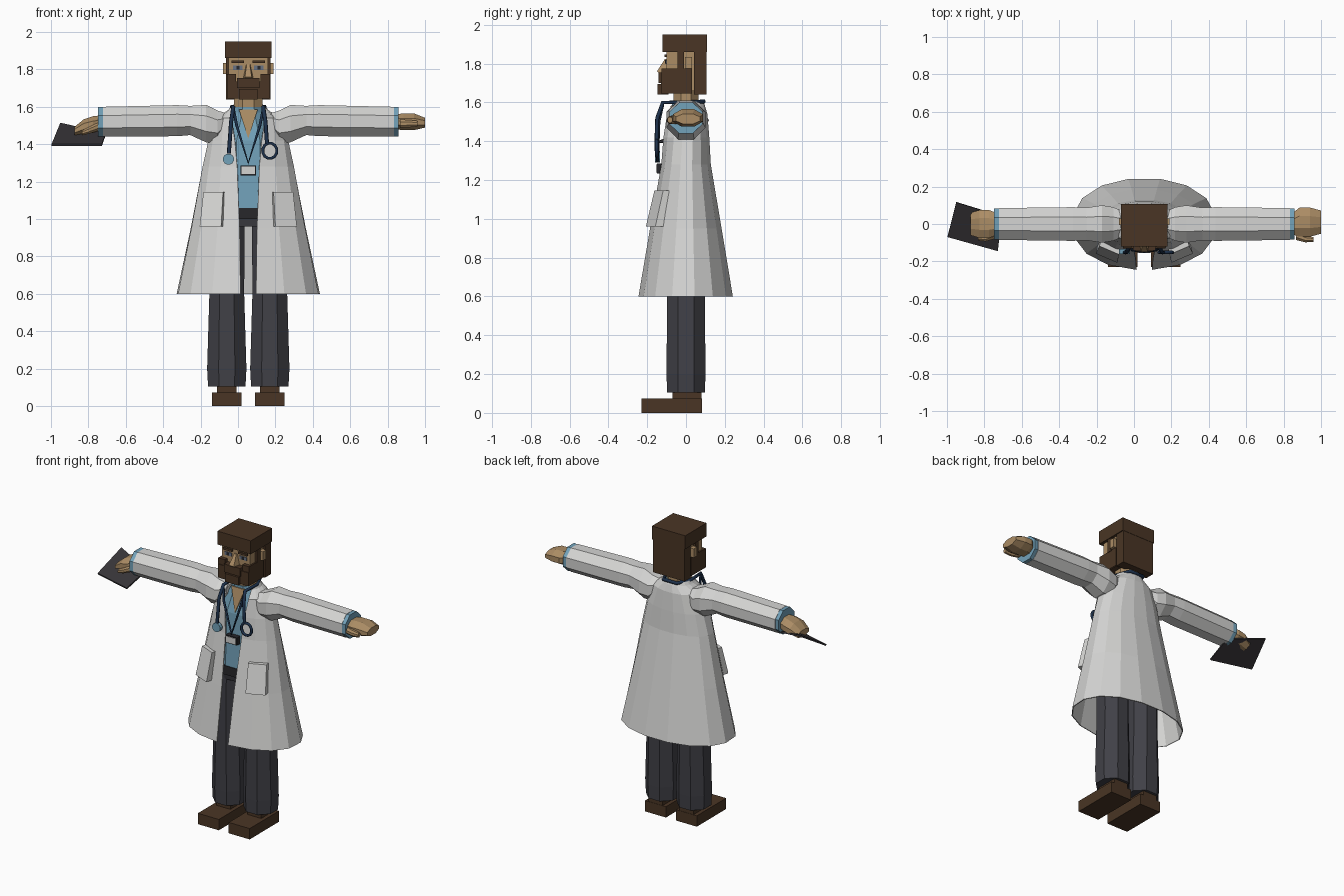
import bpy, bmesh, math
from mathutils import Matrix, Vector

if "Cube" in bpy.data.objects:
    bpy.data.objects.remove(bpy.data.objects["Cube"])

CENTRE = 0.055  # body axis, the tablet widens one side
SIDES = ((-1, "right"), (1, "left"))


def material(name, r, g, b):
    m = bpy.data.materials.new(name)
    m.use_nodes = True
    m.diffuse_color = (r, g, b, 1)
    m.node_tree.nodes["Principled BSDF"].inputs["Base Color"].default_value = (r, g, b, 1)
    return m


WHITE = material("coat white", .66, .66, .65)
BLUE = material("shirt blue", .17, .36, .49)
NAVY = material("tube navy", .012, .03, .07)
PANTS = material("trouser grey", .052, .052, .063)
BROWN = material("hair brown", .068, .036, .018)
SKIN = material("skin tan", .41, .265, .13)
DARK = material("tablet charcoal", .038, .035, .04)
BLACK = material("belt black", .02, .02, .024)
SLATE = material("eye slate", .14, .17, .23)


def finish(bm, name, mat):
    bmesh.ops.recalc_face_normals(bm, faces=bm.faces)
    bm.transform(Matrix.Translation((CENTRE, 0, 0)))
    me = bpy.data.meshes.new(name)
    bm.to_mesh(me)
    bm.free()
    me.materials.append(mat)
    ob = bpy.data.objects.new(name, me)
    bpy.context.collection.objects.link(ob)
    return ob


def loft(name, rings, mat, closed=True):
    """Skin a stack of equal-sized rings; closed rings are capped."""
    bm = bmesh.new()
    rows = [[bm.verts.new(p) for p in ring] for ring in rings]
    n = len(rows[0])
    for a, b in zip(rows, rows[1:]):
        for i in range(n if closed else n - 1):
            j = (i + 1) % n
            bm.faces.new((a[i], a[j], b[j], b[i]))
    if closed:
        bm.faces.new(rows[0])
        bm.faces.new(rows[-1])
    return finish(bm, name, mat)


def oval(ru, rv, n=8):
    """Flat-sided polygon whose faces touch the given radii."""
    k = math.cos(math.pi / n)
    turns = [(i + .5) * math.tau / n for i in range(n)]
    return [(ru / k * math.cos(t), rv / k * math.sin(t)) for t in turns]


def upright(name, rows, mat, dx=0, n=8):
    """Rows of (z, radius x, radius y)."""
    return loft(name, [[(dx + u, v, z) for u, v in oval(rx, ry, n)] for z, rx, ry in rows], mat)


def sideways(name, s, rows, mat):
    """Rows of (x, centre y, centre z, radius y, radius z) along an arm."""
    return loft(name, [[(s * x, y + u, z + v) for u, v in oval(ry, rz)]
                       for x, y, z, ry, rz in rows], mat)


def box(name, x, y, z, mat):
    quad = [(x[0], y[0]), (x[1], y[0]), (x[1], y[1]), (x[0], y[1])]
    return loft(name, [[(a, b, h) for a, b in quad] for h in z], mat)


def slab(name, corners, push, mat):
    """Plate from a polygon, thickened by a push vector."""
    return loft(name, [corners, [Vector(c) + Vector(push) for c in corners]], mat)


def tube(name, points, radius, mat, cyclic=False):
    cu = bpy.data.curves.new(name, "CURVE")
    cu.dimensions = "3D"
    cu.bevel_depth, cu.bevel_resolution = radius, 1
    cu.use_fill_caps = True
    sp = cu.splines.new("POLY")
    sp.points.add(len(points) - 1)
    for p, co in zip(sp.points, points):
        p.co = (*co, 1)
    sp.use_cyclic_u = cyclic
    ob = bpy.data.objects.new(name, cu)
    bpy.context.collection.objects.link(ob)
    me = bpy.data.meshes.new_from_object(ob.evaluated_get(bpy.context.evaluated_depsgraph_get()))
    bpy.data.objects.remove(ob)
    bm = bmesh.new()
    bm.from_mesh(me)
    bpy.data.meshes.remove(me)
    new = finish(bm, name, mat)
    for poly in new.data.polygons:
        poly.material_index = 0
    return new


# Long coat, open down the front: z, radius x, radius y, half gap
def coat_ring(z, rx, ry, gap, n=15):
    t0 = math.asin(gap / rx)
    pts = []
    for i in range(n + 1):
        t = t0 + (math.tau - 2 * t0) * i / n
        s, c = math.sin(t), math.cos(t)
        pts.append((rx * math.copysign(abs(s) ** .95, s),
                    -ry * math.copysign(abs(c) ** .9, c), z))
    return pts


coat_rows = [(.6, .387, .246, .037), (.95, .312, .187, .042), (1.28, .248, .13, .055),
             (1.42, .215, .122, .068), (1.54, .17, .112, .088), (1.585, .105, .098, .085),
             (1.605, .092, .088, .08)]
coat = loft("coat", [coat_ring(*r) for r in coat_rows], WHITE, closed=False)
solid = coat.modifiers.new("cloth", "SOLIDIFY")
solid.thickness = .006

# Shirt, neckline, belt and hips
upright("shirt", [(1.05, .16, .118), (1.42, .15, .108), (1.57, .08, .072), (1.6, .075, .072)], BLUE)
slab("neckline_skin", [(-.05, -.07, 1.585), (.05, -.07, 1.585), (0, -.105, 1.43)],
     (0, -.008, 0), SKIN)
upright("belt", [(1.0, .19, .122), (1.06, .18, .122)], BLACK)
upright("hips", [(.96, .2, .1), (1.0, .19, .11)], PANTS)
upright("neck", [(1.5, .078, .066), (1.68, .075, .064)], SKIN)

for s, side in SIDES:
    # Legs and shoes
    upright(side + "_leg", [(.105, .1, .098), (.2, .105, .1), (.6, .093, .098), (.98, .095, .095)],
            PANTS, s * .115)
    x = s * .115
    box(side + "_shoe", (x - .078, x + .078), (-.23, .082), (0, .073), BROWN)
    box(side + "_ankle", (x - .052, x + .052), (-.07, .08), (.073, .12), BROWN)
    # Sleeves and cuffs
    sideways(side + "_sleeve", s, [(.1, 0, 1.53, .06, .03), (.165, 0, 1.495, .09, .085),
             (.225, 0, 1.51, .1, .1), (.31, 0, 1.527, .087, .078), (.38, 0, 1.526, .09, .083),
             (.778, 0, 1.52, .085, .08)], WHITE)
    sideways(side + "_cuff", s, [(.775, 0, 1.52, .082, .078), (.804, 0, 1.52, .084, .08)], BLUE)
    # Coat pocket
    slab(side + "_pocket", [(s * .135, -.163, 1.145), (s * .24, -.118, 1.145),
         (s * .26, -.158, .96), (s * .145, -.207, .96)], (-s * .015, .06, 0), WHITE)
    # Head details on each side
    ear = sorted((s * .1, s * .134))
    box(side + "_ear", ear, (-.005, .03), (1.775, 1.835), SKIN)
    wall = sorted((s * .1, s * .118))
    box(side + "_sideburn", wall, (-.045, -.01), (1.77, 1.87), BROWN)
    cheek = sorted((s * .065, s * .115))
    box(side + "_beard_cheek", cheek, (-.125, .03), (1.65, 1.775), BROWN)
    x = s * .056
    box(side + "_eyebrow", (x - .033, x + .033), (-.112, -.09), (1.833, 1.847), BROWN)
    box(side + "_eye", (x - .026, x + .026), (-.106, -.099), (1.798, 1.82), SLATE)
    box(side + "_pupil", (x - .008, x + .008), (-.108, -.1), (1.8, 1.818), BLACK)

# Head, hair and beard
box("head", (-.105, .105), (-.1, .09), (1.66, 1.93), SKIN)
box("hair_top", (-.124, .124), (-.12, .107), (1.86, 1.95), BROWN)
box("hair_back", (-.118, .118), (.04, .105), (1.64, 1.87), BROWN)
box("beard", (-.113, .113), (-.13, .03), (1.645, 1.735), BROWN)
box("moustache", (-.06, .06), (-.142, -.09), (1.7, 1.755), BROWN)
box("chin_beard", (-.05, .05), (-.147, -.09), (1.64, 1.695), BROWN)
loft("nose", [[(-w, -.095, z), (w, -.095, z), (w * .7, y, z), (-w * .7, y, z)]
              for z, w, y in ((1.745, .026, -.135), (1.76, .026, -.15), (1.825, .012, -.108))], SKIN)

# Open left hand
sideways("left_hand", 1, [(.79, 0, 1.52, .055, .04), (.83, .01, 1.52, .078, .045),
         (.885, .01, 1.52, .078, .045), (.945, .01, 1.515, .062, .026)], SKIN)
sideways("left_thumb", 1, [(.81, -.06, 1.51, .025, .022), (.86, -.08, 1.51, .018, .02),
         (.905, -.083, 1.51, .013, .015)], SKIN)

# Right hand curled over the tablet edge
sideways("right_hand", -1, [(.78, 0, 1.515, .055, .04), (.83, 0, 1.505, .075, .045),
         (.88, 0, 1.495, .075, .038), (.93, 0, 1.47, .06, .022)], SKIN)
sideways("right_thumb", -1, [(.8, -.055, 1.495, .025, .022), (.85, -.075, 1.475, .018, .018),
         (.89, -.075, 1.46, .013, .013)], SKIN)
slab("tablet", [(-1.005, .115, 1.515), (-.762, .04, 1.46), (-.783, -.145, 1.4),
     (-1.052, -.07, 1.4)], (0, .003, -.01), DARK)

# Stethoscope: neck loop, ear tubes, chest disc and ring
half = [(.1, -.152, 1.405), (.092, -.148, 1.52), (.08, -.12, 1.6), (.088, 0, 1.6), (.05, .092, 1.605)]
tube("stethoscope_loop", [(-.104, -.152, 1.35)] + [(-x, y, z) for x, y, z in half[1:]]
     + half[::-1], .011, NAVY)
tube("stethoscope_fork", [(-.08, -.12, 1.59), (-.062, -.14, 1.5), (0, -.147, 1.3),
     (.062, -.14, 1.5), (.08, -.12, 1.59)], .008, NAVY)
loft("chest_disc", [[(-.106 + u, y, 1.32 + v) for u, v in oval(.029, .029, 12)]
                    for y in (-.16, -.135)], BLUE)
tube("stethoscope_ring", [(.115 + u, -.152, 1.365 + v) for u, v in oval(.037, .04, 12)],
     .009, NAVY, cyclic=True)

# Name badge
box("badge_frame", (-.042, .042), (-.15, -.115), (1.234, 1.286), BLACK)
box("badge_card", (-.036, .036), (-.154, -.148), (1.24, 1.28), WHITE)
